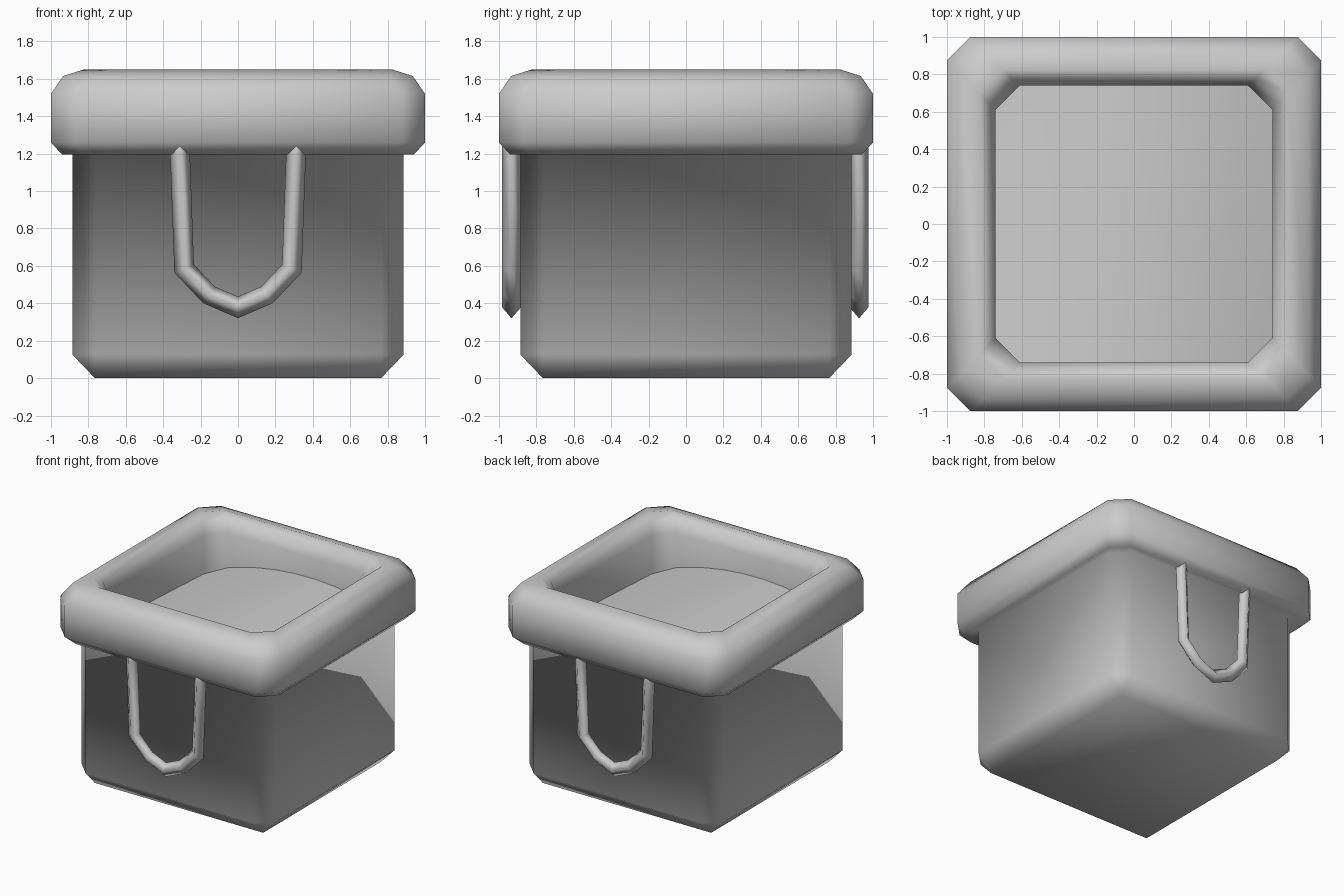
import bpy
import bmesh
from mathutils import Vector

cube = bpy.data.objects.get("Cube")
if cube:
    bpy.data.objects.remove(cube, do_unlink=True)

# Plain grey used on every part
grey = bpy.data.materials.new("plain_grey")
grey.use_nodes = True
grey.diffuse_color = (0.6, 0.6, 0.6, 1)
grey.node_tree.nodes["Principled BSDF"].inputs["Base Color"].default_value = (0.6, 0.6, 0.6, 1)


def square_ring(half, cut, z):
    """Square outline with cut corners."""
    k = half - cut
    return [Vector((x, y, z)) for x, y in (
        (half, -k), (half, k), (k, half), (-k, half),
        (-half, k), (-half, -k), (-k, -half), (k, -half))]


def finish(name, bm):
    """Turn a bmesh into a smooth grey object."""
    for face in bm.faces:
        face.smooth = True
    mesh = bpy.data.meshes.new(name)
    bm.to_mesh(mesh)
    bm.free()
    mesh.materials.append(grey)
    bpy.context.collection.objects.link(bpy.data.objects.new(name, mesh))


def loft(name, rings, cap_end=False):
    """Skin over a row of closed rings, closed at the start."""
    bm = bmesh.new()
    rows = [[bm.verts.new(p) for p in ring] for ring in rings]
    n = len(rows[0])
    for low, high in zip(rows, rows[1:]):
        for i in range(n):
            j = (i + 1) % n
            bm.faces.new((low[i], low[j], high[j], high[i]))
    bm.faces.new(rows[0][::-1])
    if cap_end:
        bm.faces.new(rows[-1])
    bmesh.ops.remove_doubles(bm, verts=bm.verts, dist=0.0005)
    bmesh.ops.recalc_face_normals(bm, faces=bm.faces)
    finish(name, bm)


# Box with bevelled edges, rising into a rounded rim: half width, corner cut, height
profile = [
    (0.765, 0, 0), (0.885, 0.12, 0.125), (0.885, 0.12, 1.195),
    (0.94, 0.125, 1.195), (1.0, 0.125, 1.26), (1.0, 0.125, 1.52),
    (0.935, 0.125, 1.615), (0.825, 0.125, 1.65),
    (0.775, 0.125, 1.61), (0.74, 0.13, 1.52), (0.74, 0.13, 1.17),
]
loft("box_and_rim", [square_ring(*p) for p in profile])

# Gently mounded filling inside the rim
bm = bmesh.new()
bmesh.ops.create_grid(bm, x_segments=8, y_segments=8, size=0.75)
for v in bm.verts:
    x, y = v.co.xy
    v.co.z = 1.23 + 0.12 * (1 - (x / 0.74) ** 2) + 0.07 * x * y
finish("mounded_filling", bm)

# U-shaped handles with a diamond section
half_path = [(0.312, 1.3), (0.31, 1.2), (0.288, 0.585), (0.155, 0.445)]
path = [Vector(p) for p in half_path + [(0, 0.378)]]
path += [Vector((-x, z)) for x, z in reversed(half_path)]


def handle(name, y):
    rings = []
    for i, p in enumerate(path):
        before = (p - path[i - 1]).normalized() if i else None
        after = (path[i + 1] - p).normalized() if i + 1 < len(path) else before
        before = before or after
        along = (before + after).normalized()
        reach = 0.053 / along.dot(after)
        side = Vector((-along.y, 0, along.x)) * reach
        depth = Vector((0, 0.05, 0))
        centre = Vector((p.x, y, p.y))
        rings.append([centre + side, centre + depth, centre - side, centre - depth])
    loft(name, rings, cap_end=True)


handle("front_handle", -0.933)
handle("back_handle", 0.925)
